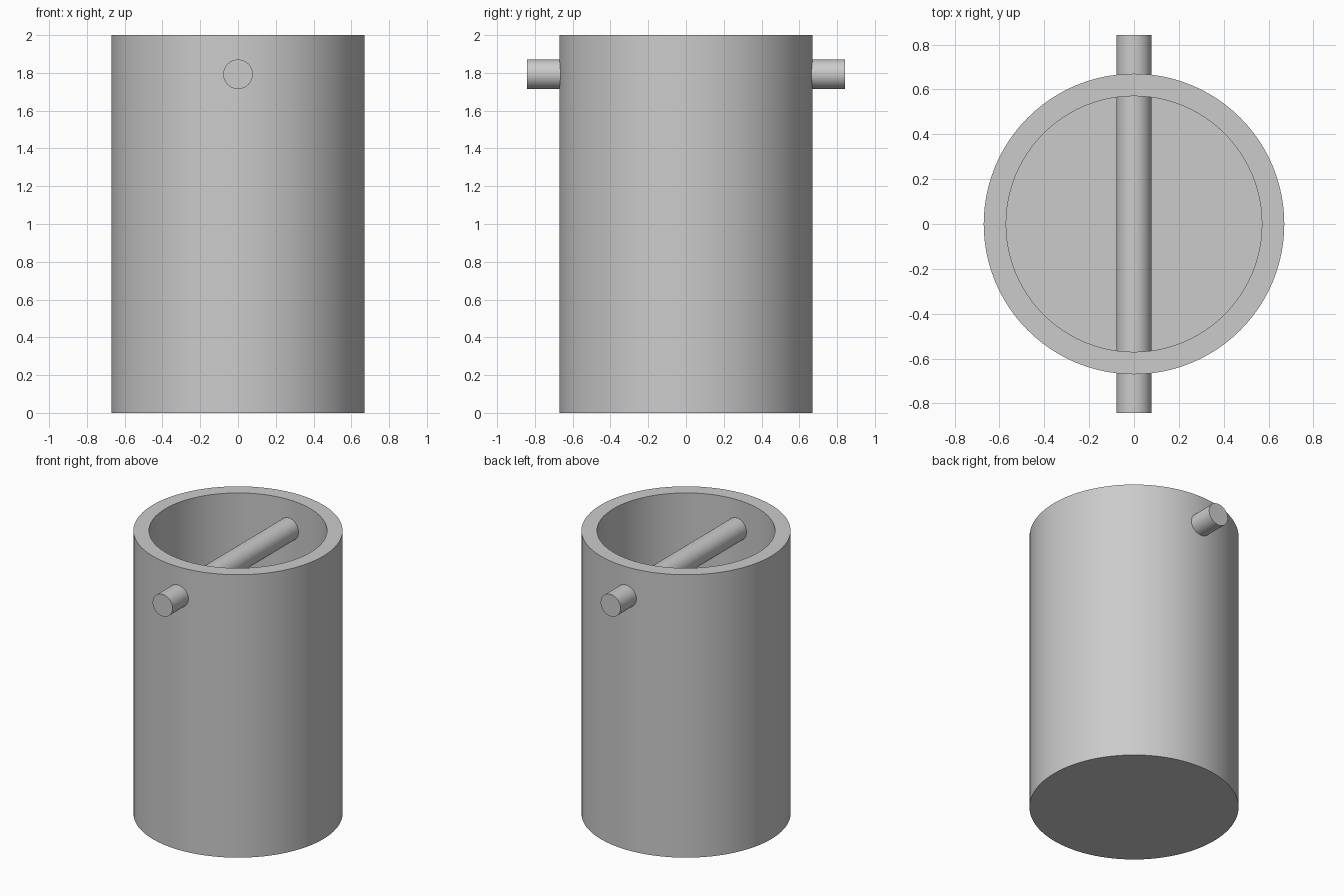
import bpy
import bmesh
import math
from mathutils import Matrix

cube = bpy.data.objects.get("Cube")
if cube:
    bpy.data.objects.remove(cube, do_unlink=True)

GREY = (0.6, 0.6, 0.6, 1.0)
grey = bpy.data.materials.new("plain grey")
grey.use_nodes = True
grey.diffuse_color = GREY
grey.node_tree.nodes["Principled BSDF"].inputs["Base Color"].default_value = GREY

HEIGHT, OUTER, INNER, FLOOR = 2.0, 0.67, 0.57, 0.1
ROD_RADIUS, ROD_LENGTH, ROD_Z = 0.078, 1.684, 1.793


def finish(name, bm):
    """Turn a bmesh into a smooth-shaded object with sharp rims."""
    bmesh.ops.recalc_face_normals(bm, faces=bm.faces)
    mesh = bpy.data.meshes.new(name)
    bm.to_mesh(mesh)
    bm.free()
    mesh.materials.append(grey)
    obj = bpy.data.objects.new(name, mesh)
    bpy.context.collection.objects.link(obj)
    bpy.ops.object.select_all(action='DESELECT')
    obj.select_set(True)
    bpy.context.view_layer.objects.active = obj
    bpy.ops.object.shade_smooth_by_angle(angle=math.radians(30))
    return obj


# Open cup: a wall profile spun around the vertical axis
bm = bmesh.new()
profile = [(0, 0), (OUTER, 0), (OUTER, HEIGHT), (INNER, HEIGHT), (INNER, FLOOR), (0, FLOOR)]
verts = [bm.verts.new((r, 0, z)) for r, z in profile]
edges = [bm.edges.new(pair) for pair in zip(verts, verts[1:])]
bmesh.ops.spin(bm, geom=verts + edges, axis=(0, 0, 1), cent=(0, 0, 0),
               angle=math.tau, steps=96)
bmesh.ops.remove_doubles(bm, verts=bm.verts, dist=0.0001)
finish("cup_body", bm)

# Cross rod passing through both walls near the rim
bm = bmesh.new()
bmesh.ops.create_cone(bm, cap_ends=True, segments=48, radius1=ROD_RADIUS,
                      radius2=ROD_RADIUS, depth=ROD_LENGTH,
                      matrix=Matrix.Translation((0, 0, ROD_Z)) @ Matrix.Rotation(math.pi / 2, 4, 'X'))
finish("cross_rod", bm)
